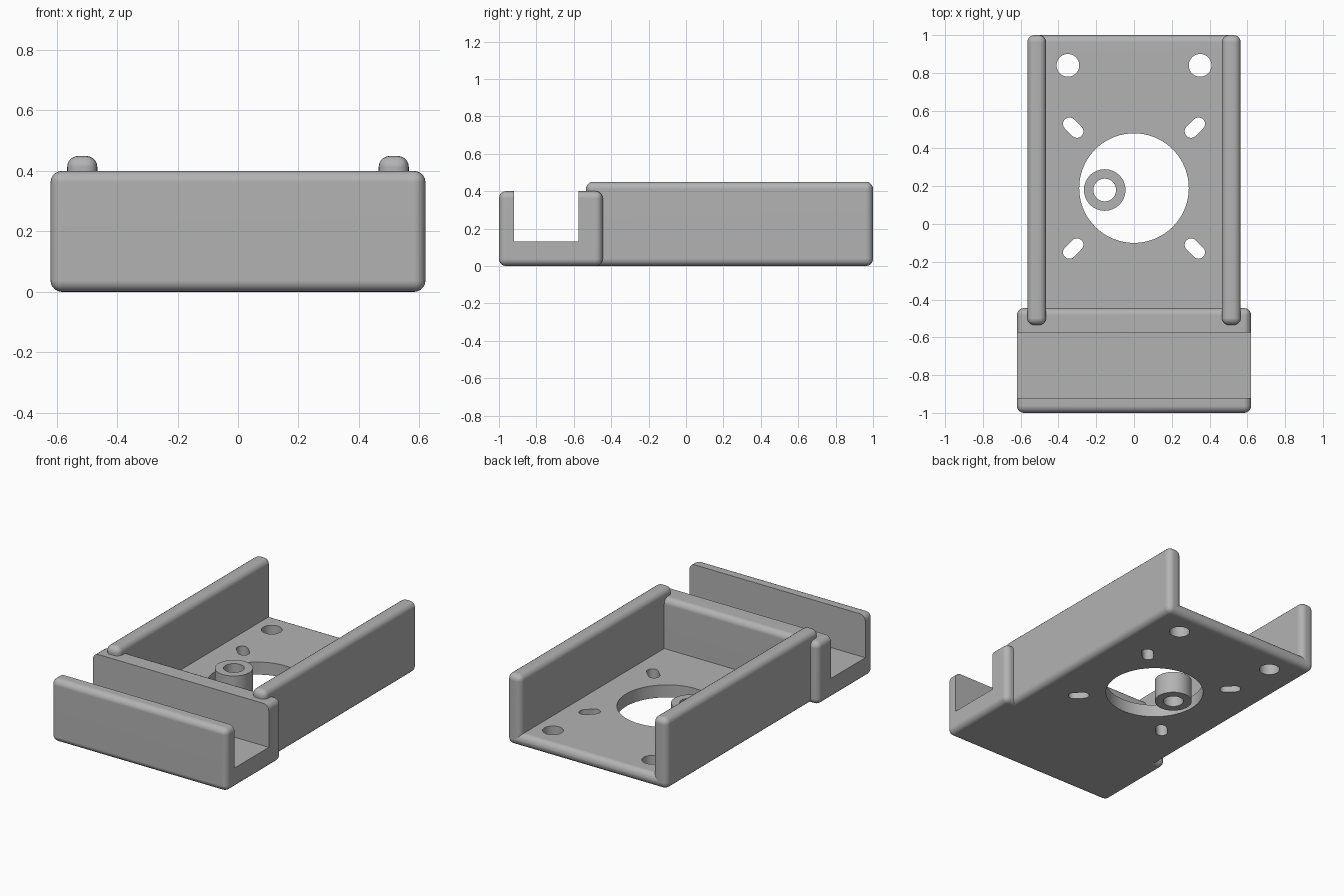
import bpy
import bmesh
from math import cos, sin, pi, atan2, radians

if "Cube" in bpy.data.objects:
    bpy.data.objects.remove(bpy.data.objects["Cube"])

grey = bpy.data.materials.new("plain grey")
grey.use_nodes = True
colour = (0.45, 0.45, 0.45, 1)
grey.diffuse_color = colour
grey.node_tree.nodes["Principled BSDF"].inputs["Base Color"].default_value = colour

ROUND = 0.038
FLOOR = 0.08


def add_object(name, bm):
    bmesh.ops.recalc_face_normals(bm, faces=bm.faces)
    mesh = bpy.data.meshes.new(name)
    bm.to_mesh(mesh)
    bm.free()
    mesh.materials.append(grey)
    obj = bpy.data.objects.new(name, mesh)
    bpy.context.collection.objects.link(obj)
    return obj


def box(name, low, high, radius=0.0):
    """Box between two corners, with optional rounded edges."""
    bm = bmesh.new()
    bmesh.ops.create_cube(bm, size=1)
    for v in bm.verts:
        v.co = [(a + b) / 2 + c * (b - a) for a, b, c in zip(low, high, v.co)]
    if radius:
        bmesh.ops.bevel(bm, geom=bm.edges[:], offset=radius, segments=5,
                        profile=0.5, affect='EDGES')
    return add_object(name, bm)


def prism(name, x, y, r, z0, z1, dx=0.0, dy=0.0, steps=64):
    """Upright cylinder, or a slot when its two ends are spread by dx, dy."""
    bm = bmesh.new()
    start = atan2(dy, dx) - pi / 2
    ring = []
    for side in (1, -1):
        half = start + (0 if side > 0 else pi)
        count = steps // 2 + (1 if dx else 0)
        for i in range(count):
            a = half + 2 * pi * i / steps
            ring.append(bm.verts.new((x + side * dx + r * cos(a),
                                      y + side * dy + r * sin(a), z0)))
    face = bm.faces.new(ring)
    top = bmesh.ops.extrude_face_region(bm, geom=[face])["geom"]
    for v in top:
        if isinstance(v, bmesh.types.BMVert):
            v.co.z = z1
    return add_object(name, bm)


def activate(obj):
    bpy.ops.object.select_all(action='DESELECT')
    obj.select_set(True)
    bpy.context.view_layer.objects.active = obj


def cut(obj, cutter):
    activate(obj)
    mod = obj.modifiers.new("cut", 'BOOLEAN')
    mod.operation = 'DIFFERENCE'
    mod.solver = 'EXACT'
    mod.object = cutter
    bpy.ops.object.modifier_apply(modifier=mod.name)
    bpy.data.objects.remove(cutter)


def finish(obj):
    activate(obj)
    bpy.ops.object.shade_smooth_by_angle(angle=radians(30))
    mod = obj.modifiers.new("flat faces", 'WEIGHTED_NORMAL')
    mod.keep_sharp = True


# Front block with a channel across its full width
front_channel = box("front_channel", (-0.62, -1, 0), (0.62, -0.445, 0.4), ROUND)
cut(front_channel, box("channel_cutter", (-1, -0.92, 0.13), (1, -0.575, 0.6)))

# Floor plate with its central opening, screw holes and diagonal slots
floor_plate = box("floor_plate", (-0.565, -0.55, 0), (0.565, 1, FLOOR), ROUND)
cut(floor_plate, prism("opening", 0, 0.19, 0.29, -0.1, 0.2, steps=96))
for side in (-1, 1):
    cut(floor_plate, prism("screw_hole", side * 0.35, 0.84, 0.06, -0.1, 0.2))
    for end in (-1, 1):
        cut(floor_plate, prism("slot", side * 0.322, 0.19 + end * 0.32, 0.034,
                               -0.1, 0.2, 0.02, side * end * 0.02, 32))

# Side rails
rails = [box(name, (min(a, b), -0.535, 0), (max(a, b), 1, 0.45), ROUND)
         for name, a, b in (("left_rail", 0.465, 0.565),
                            ("right_rail", -0.465, -0.565))]

# Loose bushing standing in the central opening
bushing = prism("bushing", -0.155, 0.18, 0.11, 0, 0.14)
cut(bushing, prism("bore", -0.155, 0.18, 0.06, -0.1, 0.3))

for part in [front_channel, floor_plate, bushing] + rails:
    finish(part)
